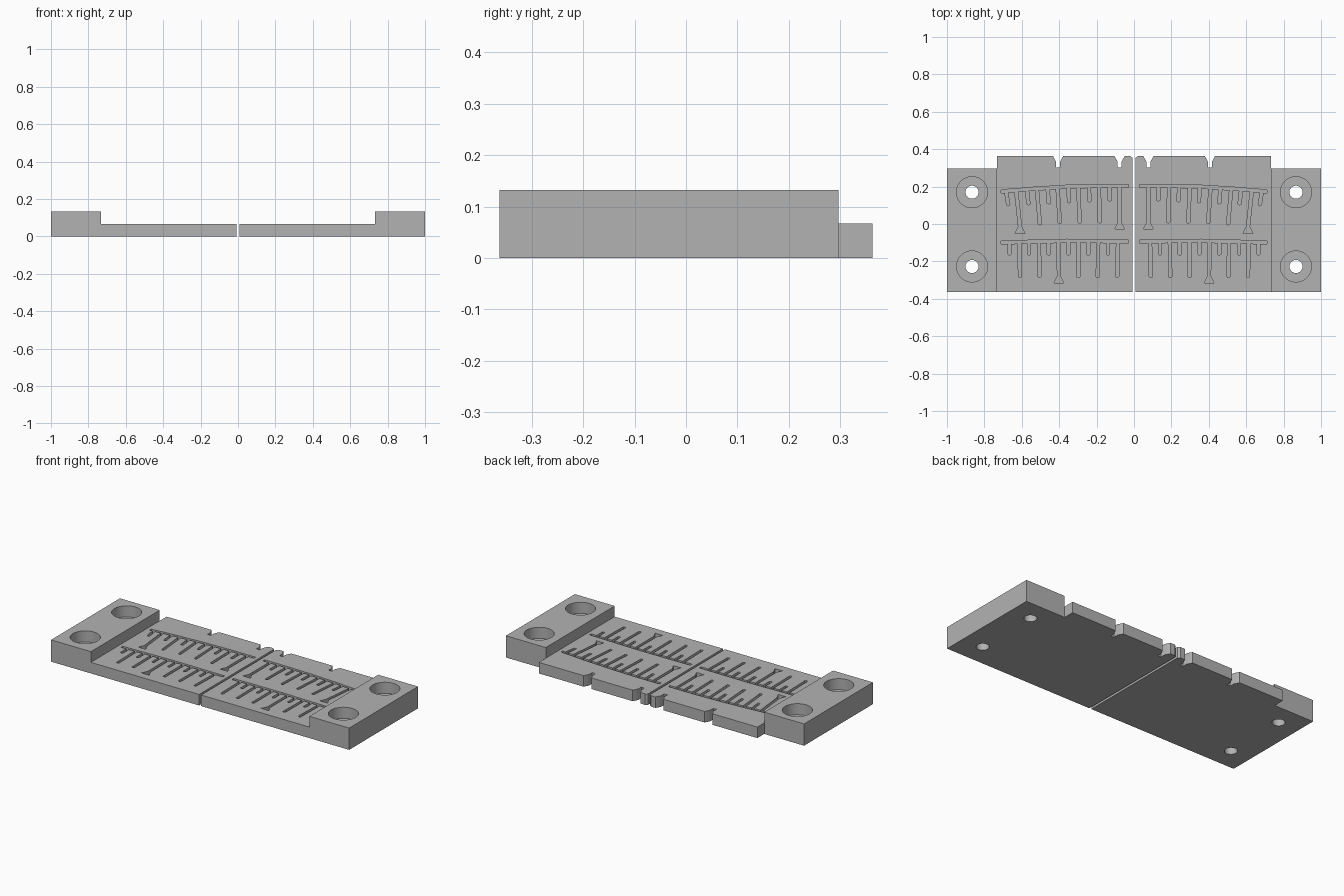
import bpy, bmesh, math

if "Cube" in bpy.data.objects:
    bpy.data.objects.remove(bpy.data.objects["Cube"])

PLATE_TOP, BLOCK_TOP, GROOVE = 0.067, 0.132, 0.025
FRONT, BACK = -0.363, 0.363

gray = bpy.data.materials.new("machined gray")
gray.diffuse_color = (0.45, 0.45, 0.45, 1)
gray.use_nodes = True
gray.node_tree.nodes["Principled BSDF"].inputs["Base Color"].default_value = gray.diffuse_color


def prism(name, outline, z0, z1):
    """Extrude a flat outline from z0 to z1."""
    bm = bmesh.new()
    face = bm.faces.new([bm.verts.new((x, y, z0)) for x, y in outline])
    ext = bmesh.ops.extrude_face_region(bm, geom=[face])
    for v in ext["geom"]:
        if isinstance(v, bmesh.types.BMVert):
            v.co.z = z1
    bmesh.ops.recalc_face_normals(bm, faces=bm.faces)
    mesh = bpy.data.meshes.new(name)
    bm.to_mesh(mesh)
    bm.free()
    mesh.materials.append(gray)
    obj = bpy.data.objects.new(name, mesh)
    bpy.context.collection.objects.link(obj)
    return obj


def circle(x, y, r, n=48):
    return [(x + r * math.cos(2 * math.pi * i / n), y + r * math.sin(2 * math.pi * i / n))
            for i in range(n)]


def combine(target, tool, operation):
    mod = target.modifiers.new(tool.name, "BOOLEAN")
    mod.operation, mod.solver, mod.object = operation, "EXACT", tool
    bpy.context.view_layer.objects.active = target
    bpy.ops.object.modifier_apply(modifier=mod.name)
    bpy.data.objects.remove(tool)


def comb(bar, teeth, w=0.0085):
    """Outline of a bar with hanging teeth: (x, end y, lean, flared tip)."""
    def bar_y(x):
        for (xa, ya), (xb, yb) in zip(bar, bar[1:]):
            if x <= xb:
                return ya + (yb - ya) * (x - xa) / (xb - xa)
        return bar[-1][1]
    pts = [(x, y + w) for x, y in reversed(bar)]
    for x, end, lean, flared in teeth:
        pts.append((x - w, bar_y(x - w) - w))
        if flared:
            pts += [(x - w + lean, end + 0.035), (x - 0.026 + lean, end),
                    (x + 0.026 + lean, end), (x + w + lean, end + 0.035)]
        else:
            pts += [(x - w + lean, end + 0.004), (x + lean, end), (x + w + lean, end + 0.004)]
        pts.append((x + w, bar_y(x + w) - w))
    # close the bar ends
    return pts[:len(bar)] + [(bar[0][0], bar[0][1] - w)] + pts[len(bar):] + [
        (bar[-1][0], bar[-1][1] - w)]


# Thin plate with flared notches along its back edge
edge = [(0.733, FRONT), (0.733, BACK)]
for x in (0.406, 0.077):
    edge += [(x + 0.027, BACK), (x + 0.011, 0.333), (x + 0.011, 0.303),
             (x - 0.011, 0.303), (x - 0.011, 0.333), (x - 0.027, BACK)]
edge += [(0.02, BACK), (0.007, 0.353), (0.007, FRONT)]
body = prism("mounting_plate", edge, 0, PLATE_TOP)

# Raised end block
block = prism("end_block", [(0.733, FRONT), (1, FRONT), (1, 0.297), (0.733, 0.297)], 0, BLOCK_TOP)
combine(body, block, "UNION")

# Counterbored screw holes
for y in (0.17, -0.227):
    combine(body, prism("bore", circle(0.866, y, 0.083), PLATE_TOP - 0.002, 0.3), "DIFFERENCE")
    combine(body, prism("hole", circle(0.866, y, 0.035), -0.1, 0.3), "DIFFERENCE")

# Rear comb groove: curved bar, alternating short and long teeth
bar = [(0.03, 0.204), (0.2, 0.204), (0.36, 0.199), (0.54, 0.188), (0.71, 0.174)]
teeth = []
for i in range(6):
    x = 0.077 + i * 0.1105
    long_end = (-0.027, 0.005, 0.003, 0.002, -0.005, -0.05)[i]
    teeth.append((x, long_end, -0.004 * i, i in (0, 5)))
    teeth.append((x + 0.053, 0.122 - 0.005 * i, -0.002 * i, False))
combine(body, prism("rear_comb", comb(bar, teeth), PLATE_TOP - GROOVE, 0.1), "DIFFERENCE")

# Front comb groove
bar = [(0.03, -0.093), (0.36, -0.09), (0.71, -0.099)]
teeth = []
for i in range(6):
    x = 0.086 + i * 0.1055
    teeth.append((x, -0.315 if i == 3 else -0.286, 0.004 * (1 - i / 2.5), i == 3))
    teeth.append((x + 0.053, -0.167, 0, False))
combine(body, prism("front_comb", comb(bar, teeth), PLATE_TOP - GROOVE, 0.1), "DIFFERENCE")

# Mirrored left half, leaving the narrow centre gap
mirror = body.modifiers.new("left half", "MIRROR")
mirror.use_mirror_merge = False
bpy.context.view_layer.objects.active = body
body.select_set(True)
bpy.ops.object.modifier_apply(modifier=mirror.name)
bpy.ops.object.shade_smooth_by_angle(angle=math.radians(30))
